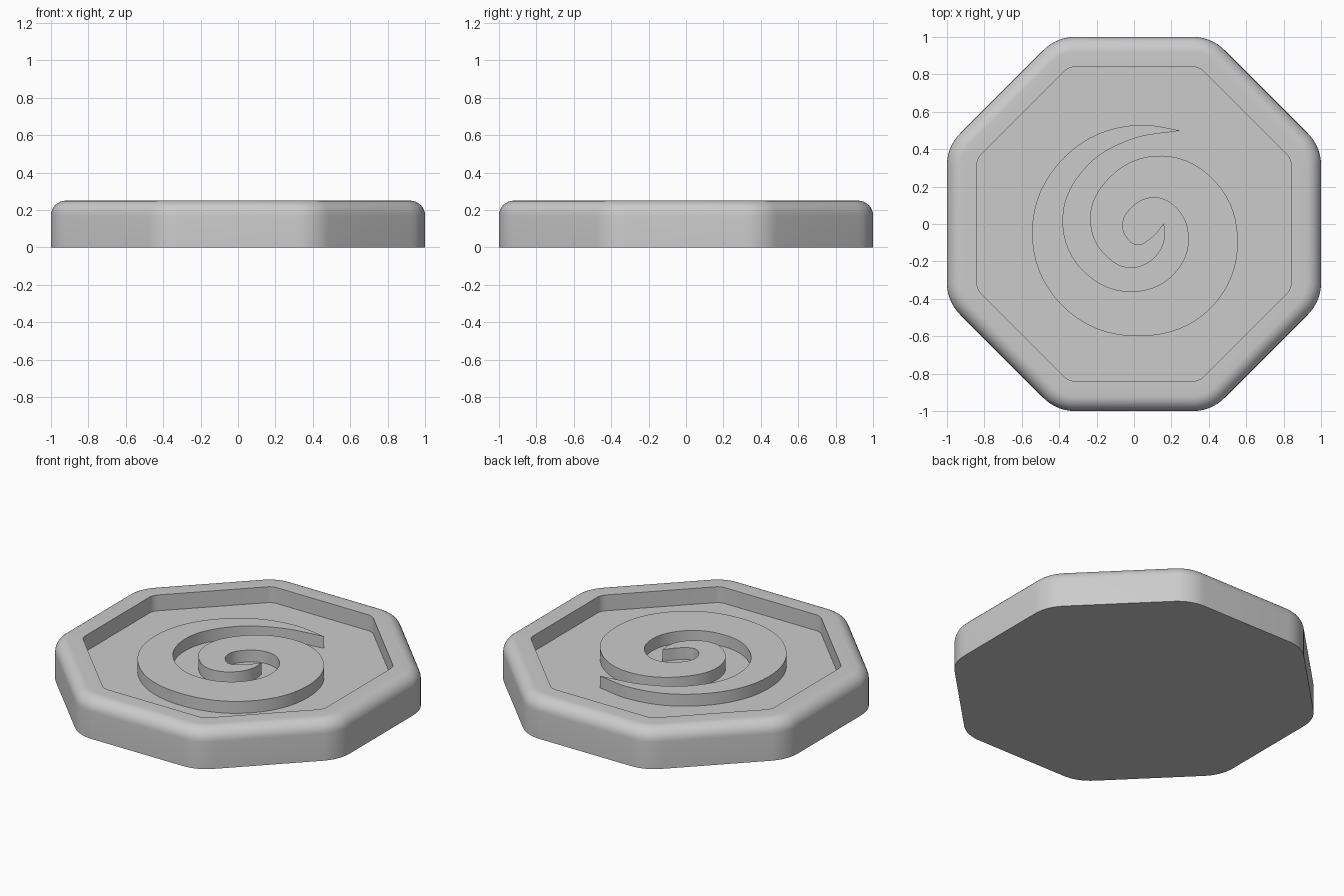
import bpy
import bmesh
from math import cos, sin, pi
from mathutils import Vector

default_cube = bpy.data.objects.get("Cube")
if default_cube:
    bpy.data.objects.remove(default_cube, do_unlink=True)

# Single plain grey
grey = bpy.data.materials.new("plain grey")
grey.use_nodes = True
colour = (0.6, 0.6, 0.6, 1)
grey.diffuse_color = colour
grey.node_tree.nodes["Principled BSDF"].inputs["Base Color"].default_value = colour

FLOOR, SPIRAL_TOP, RIM_TOP = 0.15, 0.225, 0.25
CORNER, FILLET, RIM = 0.24, 0.08, 0.16
STEPS = 8


def select_only(obj):
    bpy.ops.object.select_all(action="DESELECT")
    obj.select_set(True)
    bpy.context.view_layer.objects.active = obj


def octagon_ring(bm, inset, z):
    """Loop of vertices around an octagon with rounded corners."""
    centre_radius = (1 - CORNER) / cos(pi / 8)
    ring = []
    for corner in range(8):
        middle = (corner + 0.5) * pi / 4
        for step in range(STEPS + 1):
            a = middle + (step / STEPS - 0.5) * pi / 4
            r = CORNER - inset
            ring.append(bm.verts.new((centre_radius * cos(middle) + r * cos(a),
                                      centre_radius * sin(middle) + r * sin(a), z)))
    return ring


# Tray: wall, rounded top edge, flat rim, then down to the sunken floor
profile = [(0, 0)]
for i in range(STEPS + 1):
    a = i / STEPS * pi / 2
    profile.append((FILLET * (1 - cos(a)), RIM_TOP - FILLET + FILLET * sin(a)))
profile += [(RIM, RIM_TOP), (RIM, FLOOR)]

bm = bmesh.new()
rings = [octagon_ring(bm, inset, z) for inset, z in profile]
for low, high in zip(rings, rings[1:]):
    for i in range(len(low)):
        j = (i + 1) % len(low)
        bm.faces.new((low[i], low[j], high[j], high[i]))
bm.faces.new(reversed(rings[0]))
bm.faces.new(rings[-1])
mesh = bpy.data.meshes.new("octagonal_tray")
bm.to_mesh(mesh)
bm.free()
tray = bpy.data.objects.new("octagonal_tray", mesh)
bpy.context.collection.objects.link(tray)

# Raised spiral: outer edge from the outside tip inwards, inner edge back out
outside_tip, inside_tip = (.25, .5), (.16, .005)
outer_edge = [(.03, .53), (-.37, .36), (-.545, -.04), (-.4, -.42), (.04, -.6),
              (.4, -.46), (.555, -.09), (.45, .21), (.15, .365), (-.12, .26),
              (-.235, .02), (-.165, -.155), (-.02, -.235), (.11, -.18), (.165, -.07)]
inner_edge = [(.09, -.075), (.015, -.11), (-.04, -.07), (-.06, 0), (-.01, .09),
              (.12, .14), (.24, .07), (.29, -.07), (.21, -.27), (-.03, -.36),
              (-.25, -.27), (-.38, .03), (-.25, .31), (-.02, .45)]
outline = [outside_tip] + outer_edge + [inside_tip] + inner_edge

curve = bpy.data.curves.new("raised_spiral", "CURVE")
curve.dimensions = "2D"
curve.fill_mode = "BOTH"
curve.resolution_u = STEPS
bottom = FLOOR - 0.01
curve.extrude = (SPIRAL_TOP - bottom) / 2
spline = curve.splines.new("BEZIER")
spline.bezier_points.add(len(outline) - 1)
spline.use_cyclic_u = True
count = len(outline)
tips = (0, len(outer_edge) + 1)
for i, (x, y) in enumerate(outline):
    point = spline.bezier_points[i]
    here = Vector((x, y, 0))
    before = Vector((*outline[i - 1], 0))
    after = Vector((*outline[(i + 1) % count], 0))
    point.co = here
    point.handle_left_type = point.handle_right_type = "FREE"
    if i in tips:
        # Sharp point where both edges meet
        point.handle_left = here.lerp(before, 1 / 3)
        point.handle_right = here.lerp(after, 1 / 3)
    else:
        to_before, to_after = (before - here).length, (after - here).length
        tangent = ((here - before) / to_before * to_after
                   + (after - here) / to_after * to_before).normalized()
        point.handle_left = here - tangent * to_before * 0.36
        point.handle_right = here + tangent * to_after * 0.36
spiral = bpy.data.objects.new("raised_spiral", curve)
spiral.location.z = (SPIRAL_TOP + bottom) / 2
bpy.context.collection.objects.link(spiral)
select_only(spiral)
bpy.ops.object.convert(target="MESH")
spiral = bpy.context.view_layer.objects.active

# Weld the spiral's caps to its walls and make its faces point outwards
bm = bmesh.new()
bm.from_mesh(spiral.data)
bmesh.ops.remove_doubles(bm, verts=bm.verts, dist=0.0005)
bmesh.ops.recalc_face_normals(bm, faces=bm.faces)
bm.to_mesh(spiral.data)
bm.free()

for obj in (tray, spiral):
    obj.data.materials.clear()
    obj.data.materials.append(grey)
    select_only(obj)
    bpy.ops.object.shade_smooth_by_angle(angle=pi / 5)
